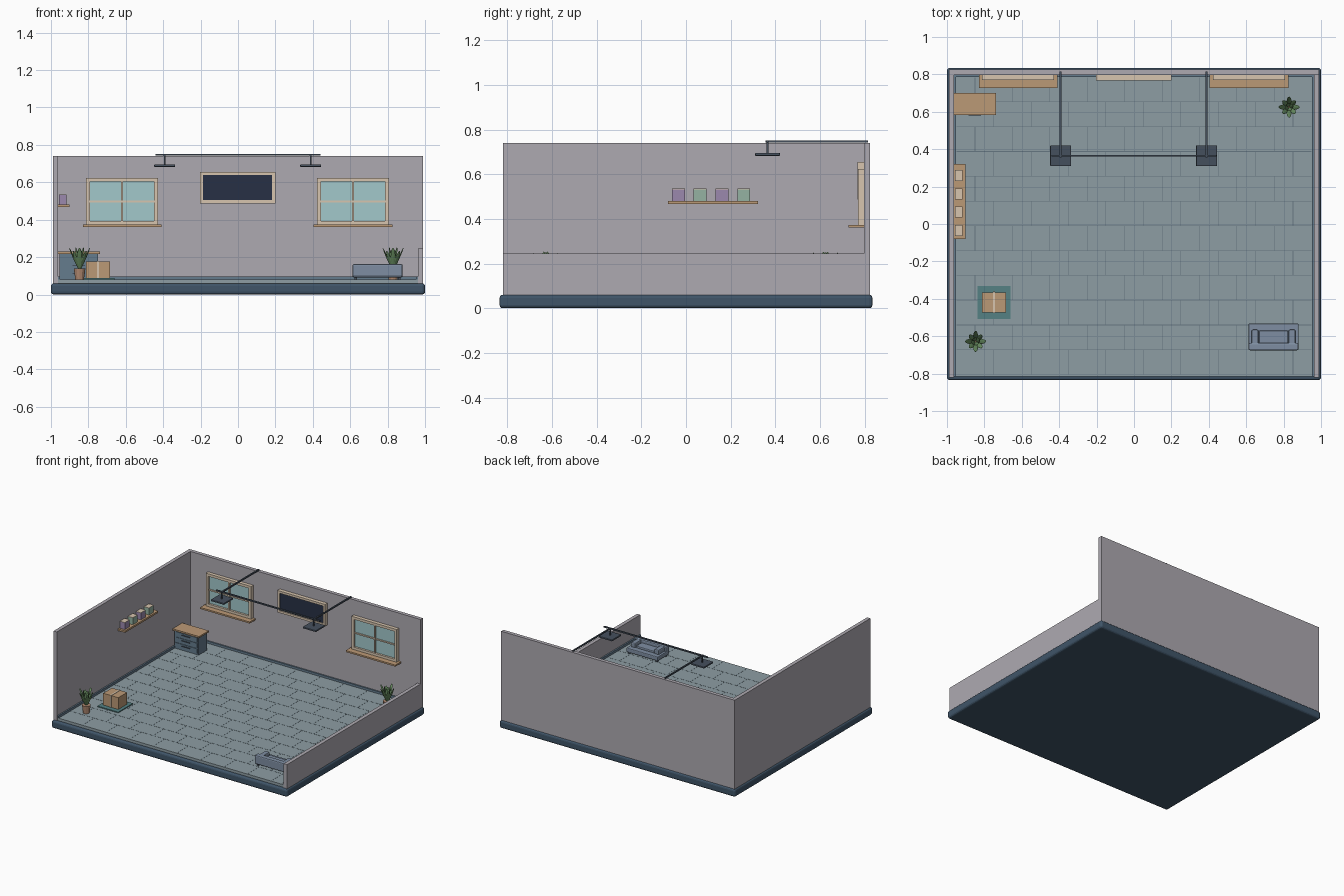
import bpy, bmesh, math
from mathutils import Matrix

if "Cube" in bpy.data.objects:
    bpy.data.objects.remove(bpy.data.objects["Cube"])

mats = {}
def mat(name, col):
    m = bpy.data.materials.new(name)
    m.diffuse_color = (*col, 1)
    m.use_nodes = True
    m.node_tree.nodes["Principled BSDF"].inputs["Base Color"].default_value = m.diffuse_color
    mats[name] = m

mat("navy", (0.05, 0.09, 0.14))
mat("wall", (0.42, 0.40, 0.44))
mat("floor", (0.27, 0.34, 0.37))
mat("seam", (0.13, 0.18, 0.22))
mat("wood", (0.50, 0.32, 0.18))
mat("cream", (0.68, 0.56, 0.43))
mat("glass", (0.36, 0.58, 0.60))
mat("screen", (0.02, 0.03, 0.06))
mat("metal", (0.06, 0.08, 0.11))
mat("slate", (0.13, 0.20, 0.27))
mat("sofa", (0.21, 0.27, 0.36))
mat("teal", (0.09, 0.22, 0.23))
mat("purple", (0.33, 0.25, 0.42))
mat("green", (0.30, 0.45, 0.36))
mat("leaf", (0.14, 0.27, 0.12))
mat("clay", (0.45, 0.26, 0.17))

def finish(name, bm, m):
    bmesh.ops.recalc_face_normals(bm, faces=bm.faces)
    me = bpy.data.meshes.new(name)
    bm.to_mesh(me)
    bm.free()
    me.materials.append(mats[m])
    ob = bpy.data.objects.new(name, me)
    bpy.context.collection.objects.link(ob)
    return ob

def boxes(name, m, *spans, bevel=0, seg=2):
    """One object from boxes given as (x0, x1, y0, y1, z0, z1)."""
    bm = bmesh.new()
    for x0, x1, y0, y1, z0, z1 in spans:
        mx = (Matrix.Translation(((x0 + x1) / 2, (y0 + y1) / 2, (z0 + z1) / 2))
              @ Matrix.Diagonal((x1 - x0, y1 - y0, z1 - z0, 1)))
        bmesh.ops.create_cube(bm, size=1, matrix=mx)
    if bevel:
        bmesh.ops.bevel(bm, geom=bm.edges[:], offset=bevel, segments=seg,
                        affect='EDGES', profile=0.5)
    return finish(name, bm, m)

FLOOR = 0.08

# room shell
boxes("base", "navy", (-1, 1, -0.835, 0.835, 0, 0.06), bevel=0.015, seg=3)
boxes("floor", "floor", (-0.965, 0.965, -0.815, 0.80, 0.055, FLOOR))
boxes("back_wall", "wall", (-0.99, 0.99, 0.797, 0.825, 0.055, 0.74))
boxes("left_wall", "wall", (-0.99, -0.962, -0.82, 0.797, 0.055, 0.74))
boxes("right_low_wall", "wall", (0.962, 0.99, -0.82, 0.797, 0.055, 0.245))
boxes("skirting", "slate",
      (-0.962, -0.951, -0.815, 0.797, FLOOR, 0.097),
      (0.951, 0.962, -0.815, 0.797, FLOOR, 0.097),
      (-0.951, 0.951, 0.787, 0.797, FLOOR, 0.097))

# staggered floor seams
seams = []
rows, pitch, w = 12, 0.1325, 0.0015
for r in range(rows):
    y = -0.805 + r * pitch
    if r:
        seams.append((-0.95, 0.95, y - w, y + w, FLOOR - 0.002, FLOOR + 0.0008))
    for c in range(1, 10):
        x = -0.95 + c * 0.2 - (r % 2) * 0.1
        seams.append((x - w, x + w, y + w, y + pitch - w, FLOOR - 0.002, FLOOR + 0.0008))
boxes("floor_seams", "seam", *seams)

def frame(x0, x1, y0, y1, z0, z1, t):
    return [(x0, x1, y0, y1, z0, z0 + t), (x0, x1, y0, y1, z1 - t, z1),
            (x0, x0 + t, y0, y1, z0 + t, z1 - t), (x1 - t, x1, y0, y1, z0 + t, z1 - t)]

# windows
for side, cx in (("left", -0.62), ("right", 0.615)):
    x0, x1, z0, z1 = cx - 0.192, cx + 0.192, 0.372, 0.624
    boxes(side + "_window_frame", "cream", *frame(x0, x1, 0.770, 0.798, z0, z1, 0.02))
    boxes(side + "_window_glass", "glass", (x0 + 0.01, x1 - 0.01, 0.786, 0.798, z0 + 0.01, z1 - 0.01))
    boxes(side + "_window_bars", "cream",
          (cx - 0.006, cx + 0.006, 0.775, 0.79, z0 + 0.02, z1 - 0.02),
          (x0 + 0.02, x1 - 0.02, 0.778, 0.79, 0.492, 0.502))
    boxes(side + "_window_sill", "wood", (cx - 0.21, cx + 0.21, 0.727, 0.798, 0.361, 0.373))

# wall screen
boxes("screen_frame", "cream", *frame(-0.203, 0.2, 0.768, 0.798, 0.487, 0.655, 0.017))
boxes("screen_panel", "screen", (-0.19, 0.187, 0.776, 0.798, 0.5, 0.642))

# lamp rail with two hanging lamps
boxes("lamp_rail", "metal", (-0.44, 0.44, 0.36, 0.37, 0.742, 0.752))
for side, x in (("left", -0.392), ("right", 0.388)):
    boxes(side + "_lamp_arm", "metal", (x - 0.005, x + 0.005, 0.355, 0.815, 0.741, 0.751))
    boxes(side + "_lamp_stem", "metal", (x - 0.004, x + 0.004, 0.361, 0.369, 0.69, 0.744))
    boxes(side + "_lamp_shade", "metal", (x - 0.056, x + 0.056, 0.309, 0.421, 0.682, 0.695), bevel=0.004)

# wall shelf with four containers
boxes("wall_shelf", "wood", (-0.963, -0.902, -0.08, 0.322, 0.467, 0.481))
for i in range(4):
    y = -0.034 + i * 0.0975
    boxes(f"container_{i + 1}", "purple" if i % 2 == 0 else "green",
          (-0.957, -0.916, y - 0.029, y + 0.029, 0.481, 0.532))
    boxes(f"container_lid_{i + 1}", "cream", (-0.957, -0.916, y - 0.029, y + 0.029, 0.532, 0.535))

# drawer cabinet
boxes("cabinet_body", "slate", (-0.955, -0.748, 0.592, 0.692, FLOOR, 0.217))
boxes("cabinet_top", "wood", (-0.962, -0.738, 0.582, 0.70, 0.217, 0.229))
for i in range(3):
    z = 0.09 + i * 0.042
    boxes(f"drawer_front_{i + 1}", "slate", (-0.945, -0.758, 0.588, 0.593, z, z + 0.037))
    boxes(f"drawer_handle_{i + 1}", "metal", (-0.885, -0.818, 0.581, 0.589, z + 0.02, z + 0.026))

# crate on a mat
boxes("mat", "teal", (-0.836, -0.66, -0.508, -0.332, FLOOR, 0.087))
boxes("crate", "wood", (-0.813, -0.685, -0.472, -0.365, 0.087, 0.177))
boxes("crate_strap", "cream", (-0.755, -0.743, -0.475, -0.362, 0.087, 0.179))

# sofa with its back to the front edge
boxes("sofa_base", "sofa", (0.612, 0.88, -0.668, -0.532, 0.092, 0.125), bevel=0.006)
boxes("sofa_back", "sofa", (0.612, 0.88, -0.675, -0.635, 0.095, 0.163), bevel=0.008)
boxes("sofa_arms", "sofa", (0.628, 0.666, -0.66, -0.565, 0.12, 0.16),
      (0.826, 0.864, -0.66, -0.565, 0.12, 0.16), bevel=0.008)
boxes("sofa_cushion", "sofa", (0.668, 0.824, -0.64, -0.57, 0.12, 0.14), bevel=0.006)
boxes("sofa_feet", "metal", *[(x, x + 0.015, y, y + 0.015, FLOOR, 0.094)
                              for x in (0.622, 0.855) for y in (-0.66, -0.555)])

# potted plants
def plant(name, x, y):
    bm = bmesh.new()
    bmesh.ops.create_cone(bm, cap_ends=True, segments=12, radius1=0.023, radius2=0.031, depth=0.06,
                          matrix=Matrix.Translation((x, y, FLOOR + 0.03)))
    finish(name + "_pot", bm, "clay")
    bm = bmesh.new()
    for count, tilt, length, start in ((8, 24, 0.128, 0), (4, 9, 0.12, 0.4)):
        for i in range(count):
            n = length * (1 - 0.14 * (i % 2))
            mx = (Matrix.Translation((x, y, 0.135))
                  @ Matrix.Rotation(start + i * math.tau / count, 4, 'Z')
                  @ Matrix.Rotation(math.radians(tilt), 4, 'Y')
                  @ Matrix.Translation((0.004, 0, n / 2))
                  @ Matrix.Diagonal((0.004, 0.013, n / 2, 1)))
            bmesh.ops.create_uvsphere(bm, u_segments=8, v_segments=8, radius=1, matrix=mx)
    finish(name + "_leaves", bm, "leaf")

plant("front_plant", -0.847, -0.628)
plant("back_plant", 0.829, 0.625)
